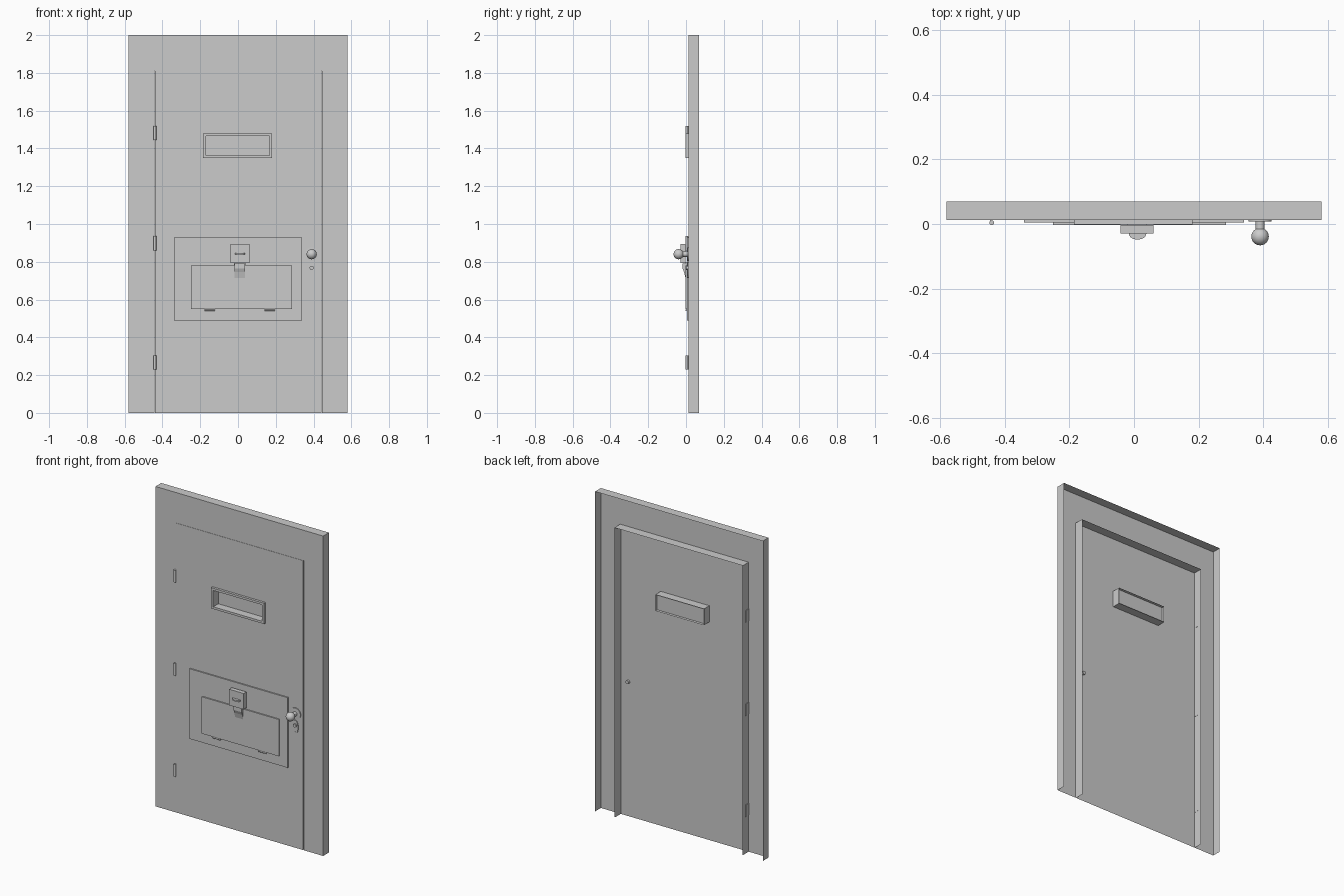
import bpy, bmesh, math

if "Cube" in bpy.data.objects:
    bpy.data.objects.remove(bpy.data.objects["Cube"])

FRONT, BACK = 0.013, 0.07   # sheet-metal face and rear edge of the returns


def make(name, verts, faces):
    me = bpy.data.meshes.new(name)
    me.from_pydata(verts, [], faces)
    ob = bpy.data.objects.new(name, me)
    bpy.context.collection.objects.link(ob)
    return ob


def rect(x0, x1, z0, z1):
    return [(x0, z0), (x0, z1), (x1, z1), (x1, z0)]


def strip(name, a, ya, b, yb, closed=True):
    """Band of quads between two matching xz outlines at depths ya and yb."""
    n = len(a)
    verts = [(x, ya, z) for x, z in a] + [(x, yb, z) for x, z in b]
    faces = [(i, (i + 1) % n, n + (i + 1) % n, n + i) for i in range(n if closed else n - 1)]
    return make(name, verts, faces)


def box(name, x0, x1, y0, y1, z0, z1):
    bpy.ops.mesh.primitive_cube_add(size=1, location=((x0 + x1) / 2, (y0 + y1) / 2, (z0 + z1) / 2))
    ob = bpy.context.object
    ob.name = name
    ob.dimensions = (x1 - x0, y1 - y0, z1 - z0)
    bpy.ops.object.transform_apply(location=False, rotation=False, scale=True)
    return ob


def rod(name, loc, r, length, axis='Z', n=16):
    rot = {'X': (0, math.pi / 2, 0), 'Y': (math.pi / 2, 0, 0), 'Z': (0, 0, 0)}[axis]
    bpy.ops.mesh.primitive_cylinder_add(vertices=n, radius=r, depth=length, location=loc, rotation=rot)
    bpy.context.object.name = name
    bpy.ops.object.shade_smooth_by_angle()
    return bpy.context.object


def prism(name, pts, y0, y1):
    """Solid extruded along y from an xz outline."""
    n = len(pts)
    verts = [(x, y, z) for y in (y0, y1) for x, z in pts]
    faces = [tuple(range(n)), tuple(range(2 * n - 1, n - 1, -1))]
    faces += [(i, n + i, n + (i + 1) % n, (i + 1) % n) for i in range(n)]
    return make(name, verts, faces)


# Frame: open-backed folded sheet around the doorway
outer = rect(-0.58, 0.58, 0, 2)
inner = rect(-0.442, 0.446, 0, 1.81)
strip("frame_face", outer, FRONT, inner, FRONT, closed=False)
strip("frame_returns", outer, FRONT, outer, BACK, closed=False)
strip("frame_reveal", inner, FRONT, inner, BACK, closed=False)

# Door leaf with window opening and folded edges
leaf = rect(-0.44, 0.442, 0, 1.809)
hole = rect(-0.17, 0.166, 1.363, 1.465)
strip("door_face", leaf, FRONT, hole, FRONT)
strip("door_returns", leaf, FRONT, leaf, BACK - 0.002, closed=False)

# Viewing window: raised trim, deep liner and pane
trim = rect(-0.185, 0.181, 1.349, 1.479)
strip("window_trim_face", trim, -0.002, hole, -0.002)
strip("window_trim_edge", trim, -0.002, trim, FRONT)
strip("window_liner", hole, -0.002, hole, 0.066)
make("window_pane", [(x, 0.048, z) for x, z in hole], [(0, 1, 2, 3)])

# Food hatch: backing plate, flap with top tab, small flap hinges
box("hatch_plate", -0.34, 0.34, 0.005, FRONT, 0.49, 0.928)
prism("hatch_flap", [(-0.25, 0.55), (0.285, 0.55), (0.285, 0.78), (0.04, 0.78),
                     (0.04, 0.80), (-0.02, 0.80), (-0.02, 0.78), (-0.25, 0.78)], -0.003, 0.005)
for x in (-0.15, 0.167):
    rod("flap_hinge", (x, 0.002, 0.544), 0.005, 0.056, 'X', 12)

# Sloping pull lip on the flap, just under the lock
lip = [(-0.003, 0.715), (-0.010, 0.745), (-0.018, 0.765), (-0.018, 0.79), (-0.003, 0.79)]
m = len(lip)
make("hatch_pull_lip", [(x, y, z) for x in (-0.018, 0.038) for y, z in lip],
     [tuple(range(m)), tuple(range(2 * m - 1, m - 1, -1))]
     + [(i, m + i, m + (i + 1) % m, (i + 1) % m) for i in range(m)])

# Hatch lock with half-round thumb turn
box("hatch_lock_case", -0.041, 0.06, -0.03, -0.003, 0.793, 0.893)
turn = rod("lock_thumb_turn", (0.011, -0.03, 0.842), 0.027, 0.009, 'Z', 24)
turn.scale = (1, 0.67, 1)

# Door hinges
for z in (0.267, 0.898, 1.482):
    rod("door_hinge", (-0.44, 0.004, z), 0.0075, 0.076)
    box("hinge_leaf", -0.445, -0.439, 0.01, 0.045, z - 0.037, z + 0.037)

# Door knob: one turned profile (radius, y) of rose, neck and ball
prof = [(0.036, FRONT), (0.036, 0.008), (0.014, 0.007), (0.014, -0.016)]
for i in range(1, 11):
    a = math.radians(30 + 150 * i / 10)
    prof.append((max(0.027 * math.sin(a), 0.0), -0.039 + 0.027 * math.cos(a)))
bm = bmesh.new()
vs = [bm.verts.new((r, y, 0)) for r, y in prof]
es = [bm.edges.new(p) for p in zip(vs, vs[1:])]
bmesh.ops.spin(bm, geom=vs + es, cent=(0, 0, 0), axis=(0, 1, 0), angle=2 * math.pi,
               steps=24, use_merge=True)
bmesh.ops.remove_doubles(bm, verts=bm.verts, dist=1e-5)
bmesh.ops.recalc_face_normals(bm, faces=bm.faces)
knob = make("door_knob", [], [])
bm.to_mesh(knob.data)
bm.free()
knob.location = (0.39, 0, 0.84)
bpy.context.view_layer.objects.active = knob
bpy.ops.object.select_all(action='DESELECT')
knob.select_set(True)
bpy.ops.object.shade_smooth_by_angle()

# Keyhole escutcheon, oval plate with lock barrel
oval = [(0.39 + 0.019 * math.cos(t), 0.757 + 0.042 * math.sin(t))
        for t in (2 * math.pi * i / 24 for i in range(24))]
prism("keyhole_plate", oval, 0.008, FRONT)
rod("key_barrel", (0.39, 0.006, 0.768), 0.011, 0.012, 'Y')
rod("plate_screw", (0.39, 0.008, 0.724), 0.004, 0.003, 'Y', 10)

# Spindle end on the inside of the door
rod("spindle_end", (0.39, 0.018, 0.84), 0.011, 0.014, 'Y')
